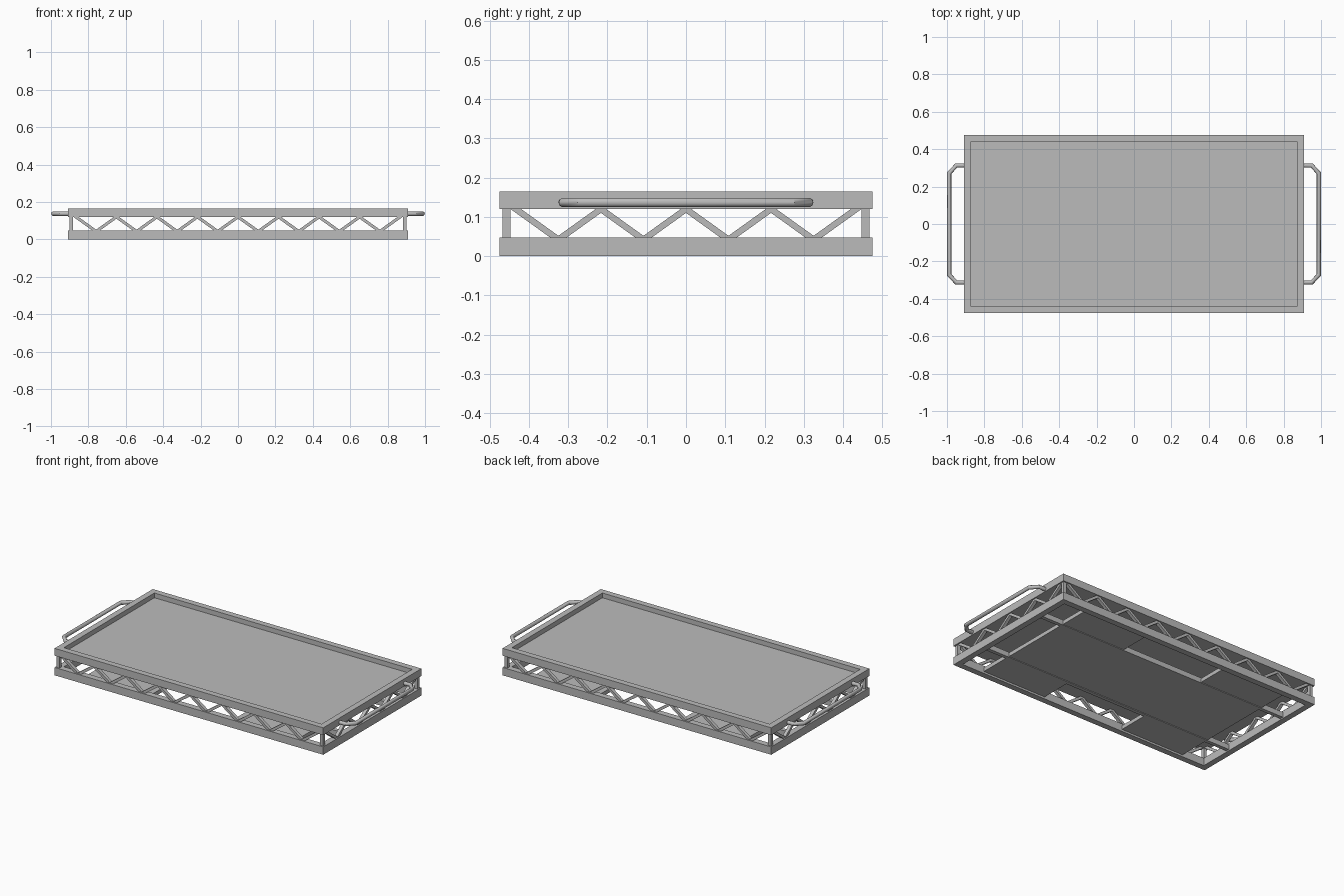
import bpy
import math
from mathutils import Vector

cube = bpy.data.objects.get("Cube")
if cube:
    bpy.data.objects.remove(cube, do_unlink=True)

metal = bpy.data.materials.new("grey_metal")
metal.use_nodes = True
GREY = (0.5, 0.5, 0.5, 1)
metal.diffuse_color = GREY
metal.node_tree.nodes["Principled BSDF"].inputs["Base Color"].default_value = GREY

HX, HY = 0.91, 0.475       # half size of the body
RIM = 0.037                # width of the frame rails
LOW, HIGH, TOP = 0.048, 0.12, 0.165
BAR = 0.02                 # thickness of the lattice bars
PITCH = 0.2167             # spacing of the lattice


def mesh_object(name, verts, faces):
    mesh = bpy.data.meshes.new(name)
    mesh.from_pydata(verts, [], faces)
    mesh.materials.append(metal)
    obj = bpy.data.objects.new(name, mesh)
    bpy.context.collection.objects.link(obj)
    return obj


def box(name, x, y, z):
    verts = [(a, b, c) for c in z for b in y for a in x]
    faces = [(0, 2, 3, 1), (4, 5, 7, 6), (0, 1, 5, 4),
             (2, 6, 7, 3), (0, 4, 6, 2), (1, 3, 7, 5)]
    return mesh_object(name, verts, faces)


def frame(name, z0, z1):
    # Rectangular ring of four mitred rails
    verts, faces = [], []
    for inset, z in ((0, z0), (0, z1), (RIM, z1), (RIM, z0)):
        x, y = HX - inset, HY - inset
        verts += [(-x, -y, z), (x, -y, z), (x, y, z), (-x, y, z)]
    for ring in range(4):
        a, b = ring * 4, (ring + 1) % 4 * 4
        for i in range(4):
            j = (i + 1) % 4
            faces.append((a + i, a + j, b + j, b + i))
    return mesh_object(name, verts, faces)


def lattice(name, count, along, side):
    # Zigzag of slanted bars between the two frames
    verts, faces = [], []
    depth = Vector((-along.y, along.x, 0)) * BAR / 2
    half_width = along * BAR * 0.68
    for i in range(count * 2):
        start = (i - count) * PITCH / 2
        ends = [(start, HIGH), (start + PITCH / 2, LOW)]
        if i % 2:
            ends = [(start, LOW), (start + PITCH / 2, HIGH)]
        # Keep a small gap between the feet
        shift = -0.008 if i % 2 == 0 else 0.008
        base = len(verts)
        for t, z in ends:
            p = side + along * (t + (shift if z == LOW else 0)) + Vector((0, 0, z))
            verts += [p - half_width - depth, p + half_width - depth,
                      p + half_width + depth, p - half_width + depth]
        for k in range(4):
            n = (k + 1) % 4
            quad = (base + k, base + n, base + 4 + n, base + 4 + k)
            faces.append(quad if ends[0][1] == LOW else quad[::-1])
    return mesh_object(name, verts, faces)


# Frames and tray floor
frame("lower_frame", 0, LOW)
frame("upper_frame", HIGH, TOP)
box("tray_floor", (-HX + RIM, HX - RIM), (-HY + RIM, HY - RIM), (HIGH, 0.136))

# Lattice sides and corner posts
MID = 0.018
for s, long_name, short_name in ((-1, "front", "right"), (1, "back", "left")):
    lattice(long_name + "_lattice", 8, Vector((1, 0, 0)), Vector((0, s * (HY - MID), 0)))
    lattice(short_name + "_lattice", 4, Vector((0, 1, 0)), Vector((s * (HX - MID), 0, 0)))
    for t in (-1, 1):
        x, y = t * (HX - MID), s * (HY - MID)
        box("corner_post", (x - BAR / 2, x + BAR / 2), (y - BAR / 2, y + BAR / 2), (LOW, HIGH))

# Underside: centre plate, long runners and four side pads
RUN_IN, RUN_OUT = 0.222, 0.245
box("centre_plate", (-0.72, 0.72), (-RUN_IN, RUN_IN), (0.012, 0.036))
for s in (-1, 1):
    box("runner", (-HX + RIM, HX - RIM), sorted((s * RUN_IN, s * RUN_OUT)), (0.008, 0.04))
    for t in (-1, 1):
        box("side_pad", sorted((t * 0.28, t * 0.72)),
            sorted((s * RUN_OUT, s * (HY - RIM))), (0.012, 0.036))

# Tubular carry handles
for s, name in ((-1, "right_handle"), (1, "left_handle")):
    half = [(0.89, 0.313), (0.95, 0.313), (0.988, 0.272)]
    path = half + [(x, -y) for x, y in reversed(half)]
    curve = bpy.data.curves.new(name, "CURVE")
    curve.dimensions = "3D"
    curve.bevel_depth = 0.012
    curve.bevel_resolution = 3
    curve.use_fill_caps = True
    spline = curve.splines.new("POLY")
    spline.points.add(len(path) - 1)
    for point, (x, y) in zip(spline.points, path):
        point.co = (s * x, y, 0.137, 1)
    curve.materials.append(metal)
    obj = bpy.data.objects.new(name, curve)
    bpy.context.collection.objects.link(obj)
    bpy.ops.object.select_all(action="DESELECT")
    obj.select_set(True)
    bpy.context.view_layer.objects.active = obj
    bpy.ops.object.convert(target="MESH")
    bpy.ops.object.shade_smooth_by_angle(angle=math.radians(40))
